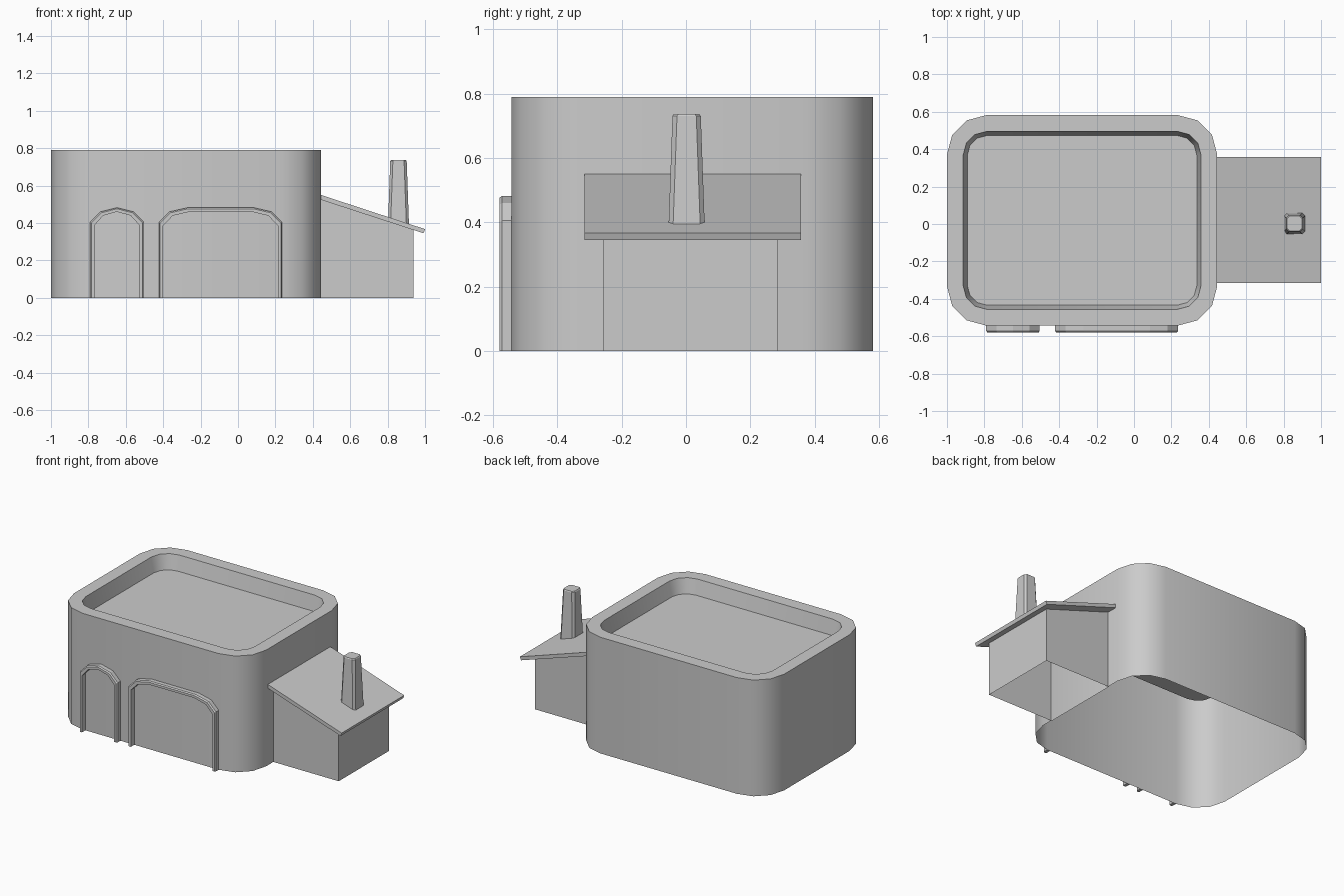
import bpy, bmesh, math

if "Cube" in bpy.data.objects:
    bpy.data.objects.remove(bpy.data.objects["Cube"])


def finish(name, bm, smooth=False):
    bmesh.ops.recalc_face_normals(bm, faces=bm.faces[:])
    me = bpy.data.meshes.new(name)
    bm.to_mesh(me)
    bm.free()
    ob = bpy.data.objects.new(name, me)
    bpy.context.collection.objects.link(ob)
    if smooth:
        bpy.ops.object.select_all(action='DESELECT')
        ob.select_set(True)
        bpy.context.view_layer.objects.active = ob
        bpy.ops.object.shade_smooth_by_angle(angle=math.radians(40))
    return ob


def loft(name, rings, cyclic=True, cap_end=False, smooth=False):
    """Skin a sequence of equally long point rings."""
    bm = bmesh.new()
    vs = [[bm.verts.new(p) for p in r] for r in rings]
    n = len(vs[0])
    for a, b in zip(vs, vs[1:]):
        for i in range(n if cyclic else n - 1):
            j = (i + 1) % n
            bm.faces.new((a[i], a[j], b[j], b[i]))
    if cap_end:
        bm.faces.new(vs[-1])
    return finish(name, bm, smooth)


def rounded_rect(x0, x1, y0, y1, r, z, seg=3):
    corners = [(x1 - r, y1 - r), (x0 + r, y1 - r), (x0 + r, y0 + r), (x1 - r, y0 + r)]
    pts = []
    for q, (cx, cy) in enumerate(corners):
        for s in range(seg + 1):
            a = math.pi / 2 * (q + s / seg)
            pts.append((cx + r * math.cos(a), cy + r * math.sin(a), z))
    return pts


def prism(name, profile, y0, y1, skip_bottom=False):
    """Extrude an x-z profile along y; the first edge may be left open."""
    bm = bmesh.new()
    a = [bm.verts.new((x, y0, z)) for x, z in profile]
    b = [bm.verts.new((x, y1, z)) for x, z in profile]
    bm.faces.new(a)
    bm.faces.new(b[::-1])
    n = len(a)
    for i in range(1 if skip_bottom else 0, n):
        j = (i + 1) % n
        bm.faces.new((a[i], b[i], b[j], a[j]))
    return finish(name, bm)


# Main building: open-bottomed shell, flat rim, tapered recess and roof floor
def body_ring(inset, r, z):
    return rounded_rect(-1 + inset, 0.445 - inset, -0.543 + inset, 0.582 - inset, r, z)


loft("main_building", [body_ring(0, 0.21, 0), body_ring(0, 0.21, 0.79),
                       body_ring(0.087, 0.125, 0.79), body_ring(0.109, 0.105, 0.69)],
     cap_end=True, smooth=True)


# Raised arch frames on the front wall
def door_frame(name, outline):
    xs = [p[0] for p in outline]
    c, hw = (min(xs) + max(xs)) / 2, (max(xs) - min(xs)) / 2
    top = max(p[1] for p in outline)
    rings = []
    for d, y in [(0, -0.543), (0, -0.572), (0.006, -0.58), (0.022, -0.58), (0.022, -0.543)]:
        rings.append([(c + (x - c) * (hw - d) / hw, y, z * (top - d) / top) for x, z in outline])
    loft(name, rings, cyclic=False)
    # close the two feet of the frame
    bm = bmesh.new()
    for k in (0, -1):
        bm.faces.new([bm.verts.new(r[k]) for r in rings])
    finish(name + "_feet", bm)


door_frame("small_door_frame", [(-0.79, 0), (-0.79, 0.405), (-0.735, 0.46), (-0.647, 0.482),
                                (-0.56, 0.46), (-0.504, 0.405), (-0.504, 0)])
door_frame("large_door_frame", [(-0.422, 0), (-0.422, 0.405), (-0.367, 0.46), (-0.27, 0.482),
                                (0.085, 0.482), (0.18, 0.46), (0.235, 0.405), (0.235, 0)])

# Side annex with open bottom and sloped slab roof
prism("annex", [(0.44, 0), (0.937, 0), (0.937, 0.372), (0.44, 0.53)], -0.256, 0.286,
      skip_bottom=True)
prism("annex_roof", [(0.44, 0.525), (0.992, 0.345), (1.0, 0.367), (0.44, 0.551)], -0.315, 0.357)

# Tapered chimney with chamfered corners
def chimney_ring(h, z):
    return rounded_rect(0.858 - h, 0.858 + h, 0.002 - h, 0.002 + h, 0.014, z, seg=1)


loft("chimney", [chimney_ring(0.056, 0.394), chimney_ring(0.044, 0.73), chimney_ring(0.040, 0.736)],
     cap_end=True)
